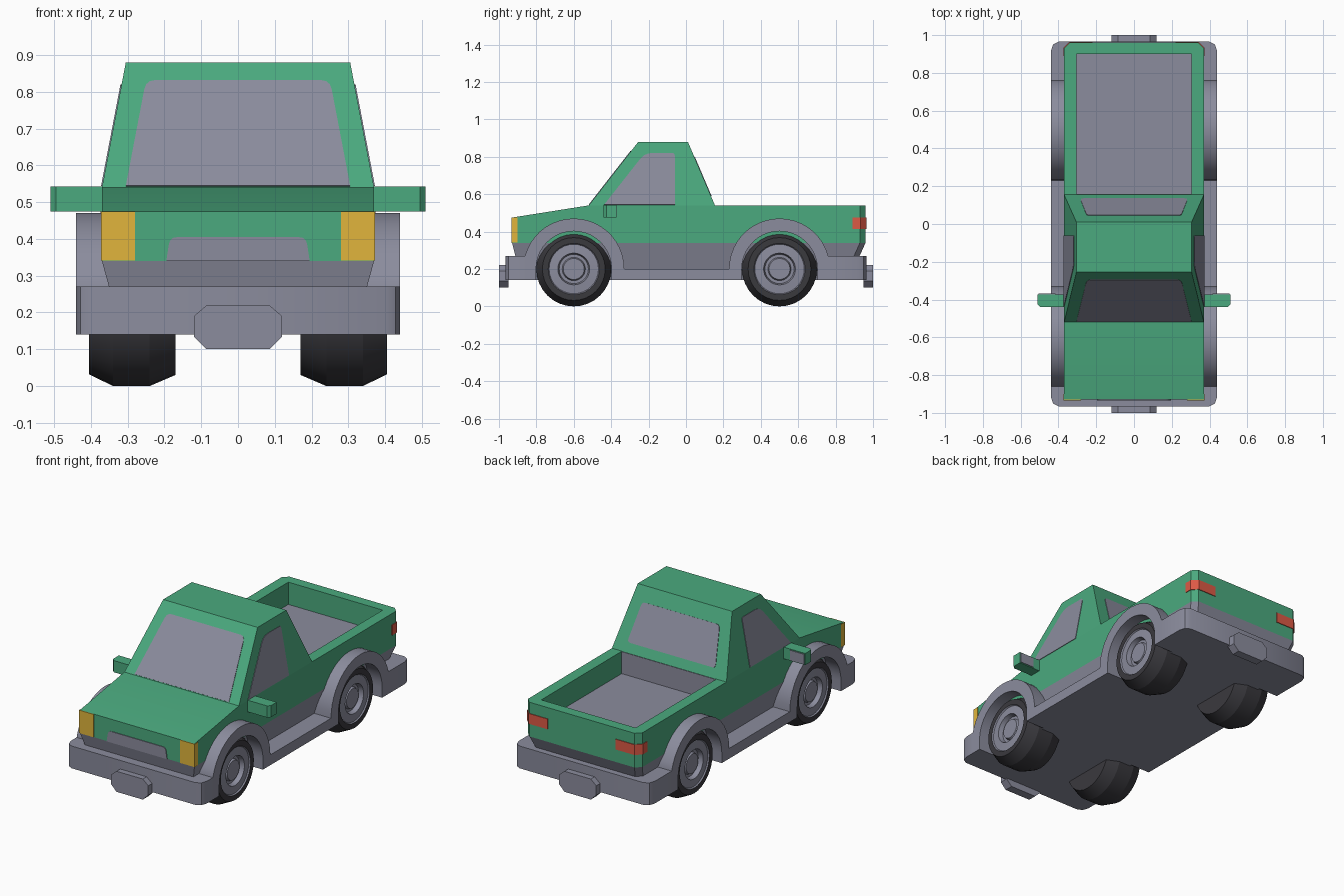
import bpy, bmesh, math
from mathutils import Vector

if "Cube" in bpy.data.objects:
    bpy.data.objects.remove(bpy.data.objects["Cube"])


def material(name, rgb):
    m = bpy.data.materials.new(name)
    m.diffuse_color = (*rgb, 1)
    m.use_nodes = True
    m.node_tree.nodes["Principled BSDF"].inputs["Base Color"].default_value = m.diffuse_color
    return m


GREEN = material("green paint", (0.07, 0.40, 0.21))
GREY = material("grey trim", (0.26, 0.265, 0.34))
DARK = material("dark rubber", (0.042, 0.041, 0.048))
YELLOW = material("yellow lamp", (0.75, 0.46, 0.045))
RED = material("red lamp", (0.72, 0.10, 0.06))


def finish(bm, name, mats, smooth=30):
    """Turn a bmesh into an object, smooth by angle."""
    bmesh.ops.recalc_face_normals(bm, faces=bm.faces)
    for f in bm.faces:
        f.smooth = smooth > 0
    for e in bm.edges:
        e.smooth = len(e.link_faces) == 2 and e.calc_face_angle(3) < math.radians(smooth)
    me = bpy.data.meshes.new(name)
    bm.to_mesh(me)
    bm.free()
    for m in mats:
        me.materials.append(m)
    ob = bpy.data.objects.new(name, me)
    bpy.context.collection.objects.link(ob)
    return ob


def loft(name, a, b, mat, smooth=30):
    """Solid between two matching 3D polygons."""
    bm = bmesh.new()
    va = [bm.verts.new(p) for p in a]
    vb = [bm.verts.new(p) for p in b]
    n = len(a)
    bm.faces.new(va)
    bm.faces.new(vb)
    for i in range(n):
        j = (i + 1) % n
        bm.faces.new((va[i], va[j], vb[j], vb[i]))
    return finish(bm, name, [mat], smooth)


def plan(name, pts, z0, z1, mat):
    return loft(name, [(x, y, z0) for x, y in pts], [(x, y, z1) for x, y in pts], mat)


def side(name, pts, x0, x1, mat):
    return loft(name, [(x0, y, z) for y, z in pts], [(x1, y, z) for y, z in pts], mat)


def front(name, pts, y0, y1, mat):
    return loft(name, [(x, y0, z) for x, z in pts], [(x, y1, z) for x, z in pts], mat)


def box(name, x0, x1, y0, y1, z0, z1, mat):
    return plan(name, [(x0, y0), (x1, y0), (x1, y1), (x0, y1)], z0, z1, mat)


def rounded(pts, radii):
    """Round the corners of a 2D polygon."""
    out = []
    for i, r in enumerate(radii):
        p = Vector(pts[i])
        if not r:
            out.append(tuple(p))
            continue
        a = p + (Vector(pts[i - 1]) - p).normalized() * r
        b = p + (Vector(pts[(i + 1) % len(pts)]) - p).normalized() * r
        for t in (0, 0.33, 0.67, 1):
            out.append(tuple(a * (1 - t) ** 2 + p * 2 * t * (1 - t) + b * t * t))
    return out


def plate(name, pts, direction, mat):
    """Thin plate lying on a sloped surface."""
    d = Vector(direction).normalized() * 0.003
    return loft(name, [Vector(p) - d for p in pts], [Vector(p) + d for p in pts], mat, 0)


# Lower body, tapering downwards
def body_outline(x, y0, y1, z):
    return [(-x, y0, z), (x, y0, z), (x, y1 - .03, z), (x - .03, y1, z),
            (.03 - x, y1, z), (-x, y1 - .03, z)]


loft("lower_body", body_outline(.315, -.88, .87, .14), body_outline(.37, -.93, .96, .34), GREY)

# Hood and door section
side("front_body", [(-.93, .34), (-.93, .475), (-.52, .54), (.155, .54), (.155, .34)],
     -.37, .37, GREEN)

# Cargo bed walls, floor and front panel
half = [(.305, .155), (.37, .155), (.37, .93), (.34, .96)]
plan("bed_walls", half + [(-x, y) for x, y in half[::-1]] + [(-.305, .9), (.305, .9)],
     .34, .54, GREEN)
box("bed_floor", -.306, .306, .15, .901, .345, .41, GREY)
box("bed_front_panel", -.305, .305, .15, .158, .40, .538, GREY)


# Cab
def rect(x, y0, y1, z):
    return [(-x, y0, z), (x, y0, z), (x, y1, z), (-x, y1, z)]


loft("cab", rect(.37, -.52, .155, .54), rect(.305, -.255, .01, .88), GREEN)

# Windows
def rise(z):
    return (z - .54) / .34


shield = rounded([(-.305, .543), (-.25, .83), (.25, .83), (.305, .543)], [0, .025, .025, 0])
plate("windshield", [(x, -.52 + .265 * rise(z), z) for x, z in shield], (0, -.34, .265), GREY)
back = rounded([(-.285, .59), (-.25, .80), (.25, .80), (.285, .59)], [.02] * 4)
plate("rear_window", [(x, .155 - .145 * rise(z), z) for x, z in back], (0, .34, .145), GREY)
door = rounded([(-.438, .543), (-.22, .82), (-.06, .82), (-.06, .543)], [0, .04, .015, 0])

# Side skirt profile with wheel arches
WHEELS = (-.6, .5)


def arc(cy, r, a0, a1, n=20):
    return [(cy + r * math.cos(math.radians(a0 + (a1 - a0) * i / n)),
             .2 + r * math.sin(math.radians(a0 + (a1 - a0) * i / n))) for i in range(n + 1)]


skirt = [(-.86, .14)] + arc(-.6, .27, 165, 0) + arc(.5, .27, 180, 15) + [(.76, .14)]
for cy in WHEELS[::-1]:
    skirt += [(cy + .202, .14)] + arc(cy, .202, 0, 180) + [(cy - .202, .14)]


def wheel(name, s, cy):
    # (x, radius, material) rings from inside to hub
    prof = [(.17, 0, 0), (.17, .17, 0), (.24, .2, 0), (.34, .2, 0), (.405, .168, 0),
            (.405, .137, 0), (.398, .132, 1), (.402, .085, 1), (.375, .078, 1),
            (.375, .062, 1), (.39, .056, 1), (.39, 0, 1)]
    n = 32
    bm = bmesh.new()
    rings = []
    for x, r, _ in prof:
        if r == 0:
            rings.append([bm.verts.new((s * x, cy, .2))] * n)
        else:
            rings.append([bm.verts.new((s * x, cy + r * math.cos(2 * math.pi * i / n),
                                        .2 + r * math.sin(2 * math.pi * i / n)))
                          for i in range(n)])
    for k in range(len(prof) - 1):
        for i in range(n):
            j = (i + 1) % n
            vs = list(dict.fromkeys((rings[k][i], rings[k][j], rings[k + 1][j], rings[k + 1][i])))
            bm.faces.new(vs).material_index = prof[k + 1][2]
    finish(bm, name, [DARK, GREY], 22)


# Mirrored parts
for s, label in ((1, "left"), (-1, "right")):
    side(label + "_skirt", skirt, s * .31, s * .44, GREY)
    plate(label + "_door_window", [(s * (.37 - .065 * rise(z)), y, z) for y, z in door],
          (s * .34, 0, .065), GREY)
    for cy, end in zip(WHEELS, ("front", "rear")):
        wheel(f"{end}_{label}_wheel", s, cy)
    box(label + "_headlight", s * .28, s * .373, -.934, -.9, .341, .475, YELLOW)
    tail = [(.22, .95), (.22, .964), (.342, .964), (.374, .932), (.374, .89), (.36, .89), (.36, .92), (.33, .95)]
    plan(label + "_tail_light", [(s * x, y) for x, y in tail], .415, .475, RED)
    mirror = [(.36, -.43), (.37, -.44), (.495, -.44), (.51, -.425), (.51, -.372), (.36, -.372)]
    plan(label + "_mirror", [(s * x, y) for x, y in mirror], .475, .543, GREEN)
    box(label + "_mirror_glass", s * .415, s * .505, -.373, -.368, .48, .538, GREY)

# Bumpers with centre plates
for s, y_in, label in ((-1, -.86, "front"), (1, .76, "rear")):
    h = [(.44, y_in), (.44, s * .915), (.428, s * .95), (.40, s * .965)]
    plan(label + "_bumper", h + [(-x, y) for x, y in h[::-1]], .14, .27, GREY)
    p = [(.085, .10), (.12, .135), (.12, .19), (.085, .22)]
    front(label + "_bumper_plate", p + [(-x, z) for x, z in p[::-1]], s * .95, s * 1.0, GREY)

# Grille
front("grille", rounded([(-.195, .34), (-.185, .405), (.185, .405), (.195, .34)], [0, .02, .02, 0]),
      -.934, -.925, GREY)
